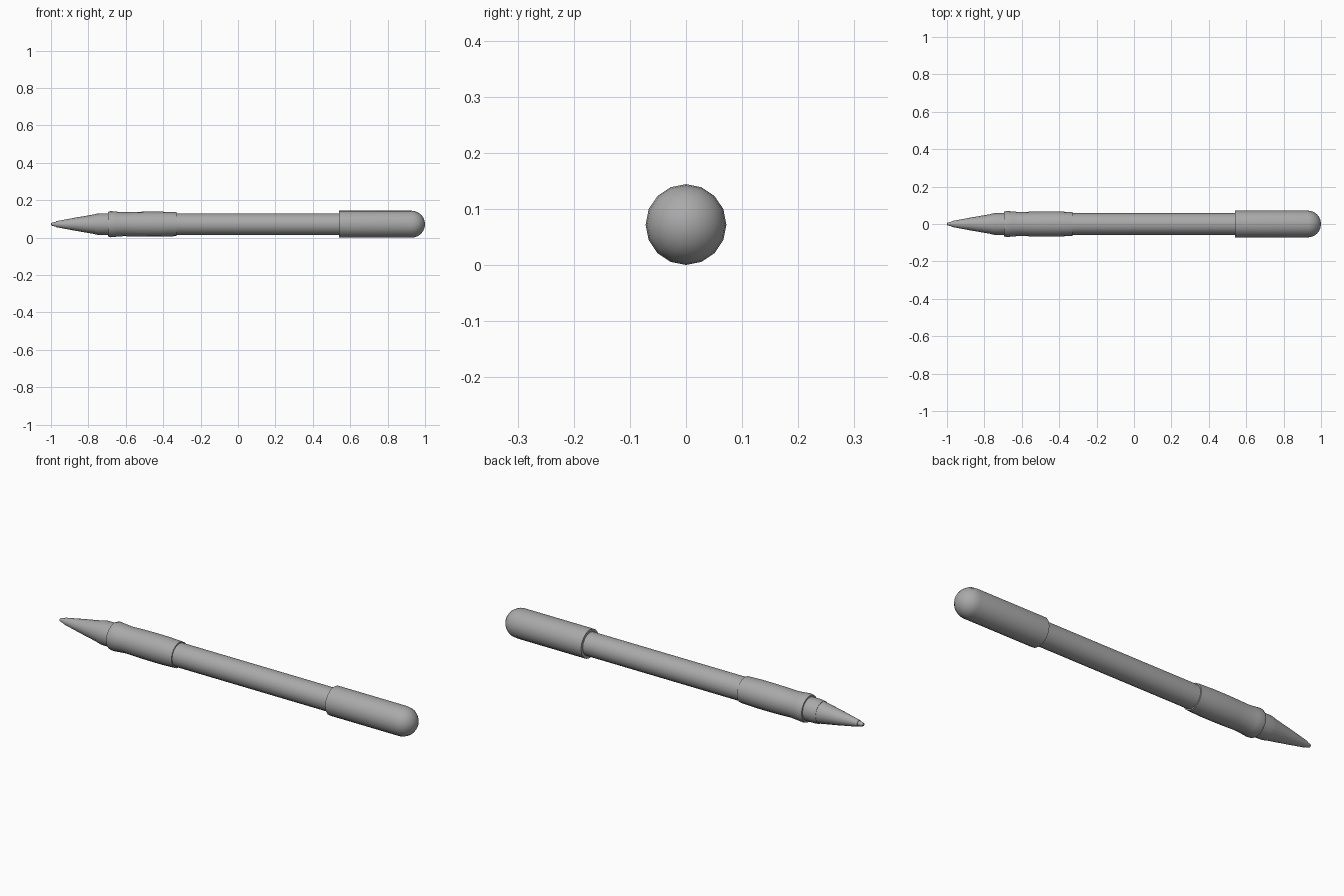
import bpy, bmesh, math

SIDES = 16
AXIS_Z = 0.072

cube = bpy.data.objects.get("Cube")
if cube:
    bpy.data.objects.remove(cube)

grey = bpy.data.materials.new("plain grey")
grey.use_nodes = True
colour = (0.4, 0.4, 0.4, 1)
grey.diffuse_color = colour
grey.node_tree.nodes["Principled BSDF"].inputs["Base Color"].default_value = colour


def turned_part(name, profile):
    """Turn (x, radius) points around the long axis; a radius of 0 closes an end."""
    bm = bmesh.new()
    rings = []
    for x, r in profile:
        if r == 0:
            rings.append([bm.verts.new((x, 0, 0))] * SIDES)
            continue
        angles = [2 * math.pi * i / SIDES for i in range(SIDES)]
        rings.append([bm.verts.new((x, r * math.cos(a), r * math.sin(a))) for a in angles])
    for a, b in zip(rings, rings[1:]):
        for i in range(SIDES):
            j = (i + 1) % SIDES
            corners = list(dict.fromkeys((a[i], a[j], b[j], b[i])))
            bm.faces.new(corners)
    bmesh.ops.recalc_face_normals(bm, faces=bm.faces)
    mesh = bpy.data.meshes.new(name)
    bm.to_mesh(mesh)
    bm.free()
    mesh.materials.append(grey)
    obj = bpy.data.objects.new(name, mesh)
    obj.location.z = AXIS_Z
    bpy.context.collection.objects.link(obj)
    bpy.ops.object.select_all(action="DESELECT")
    obj.select_set(True)
    bpy.context.view_layer.objects.active = obj
    bpy.ops.object.shade_smooth_by_angle(angle=math.radians(35))


# Writing point: small rounded ball end, then the tapered cone
turned_part("writing_tip", [(-1, 0), (-0.998, 0.007), (-0.985, 0.011), (-0.972, 0.013), (-0.97, 0)])
turned_part("tip_cone", [(-0.972, 0), (-0.972, 0.016), (-0.87, 0.035), (-0.765, 0.053), (-0.765, 0)])

# Collar and long barrel
turned_part("collar", [(-0.765, 0), (-0.765, 0.054), (-0.745, 0.058), (-0.68, 0.058), (-0.68, 0)])
turned_part("barrel", [(-0.68, 0), (-0.68, 0.058), (0.56, 0.058), (0.56, 0)])

# Soft grip with a finger dip near the front
turned_part("grip", [(-0.695, 0), (-0.695, 0.066), (-0.68, 0.07), (-0.65, 0.067), (-0.61, 0.064),
                     (-0.55, 0.066), (-0.48, 0.067), (-0.41, 0.067), (-0.36, 0.065),
                     (-0.33, 0.064), (-0.33, 0)])

# Rear cap with a domed end
cap_r, dome_x, steps = 0.072, 0.928, 6
dome = [(dome_x + cap_r * math.sin(t), cap_r * math.cos(t))
        for t in (math.pi / 2 * i / steps for i in range(steps))]
turned_part("rear_cap", [(0.54, 0), (0.54, cap_r)] + dome + [(dome_x + cap_r, 0)])
